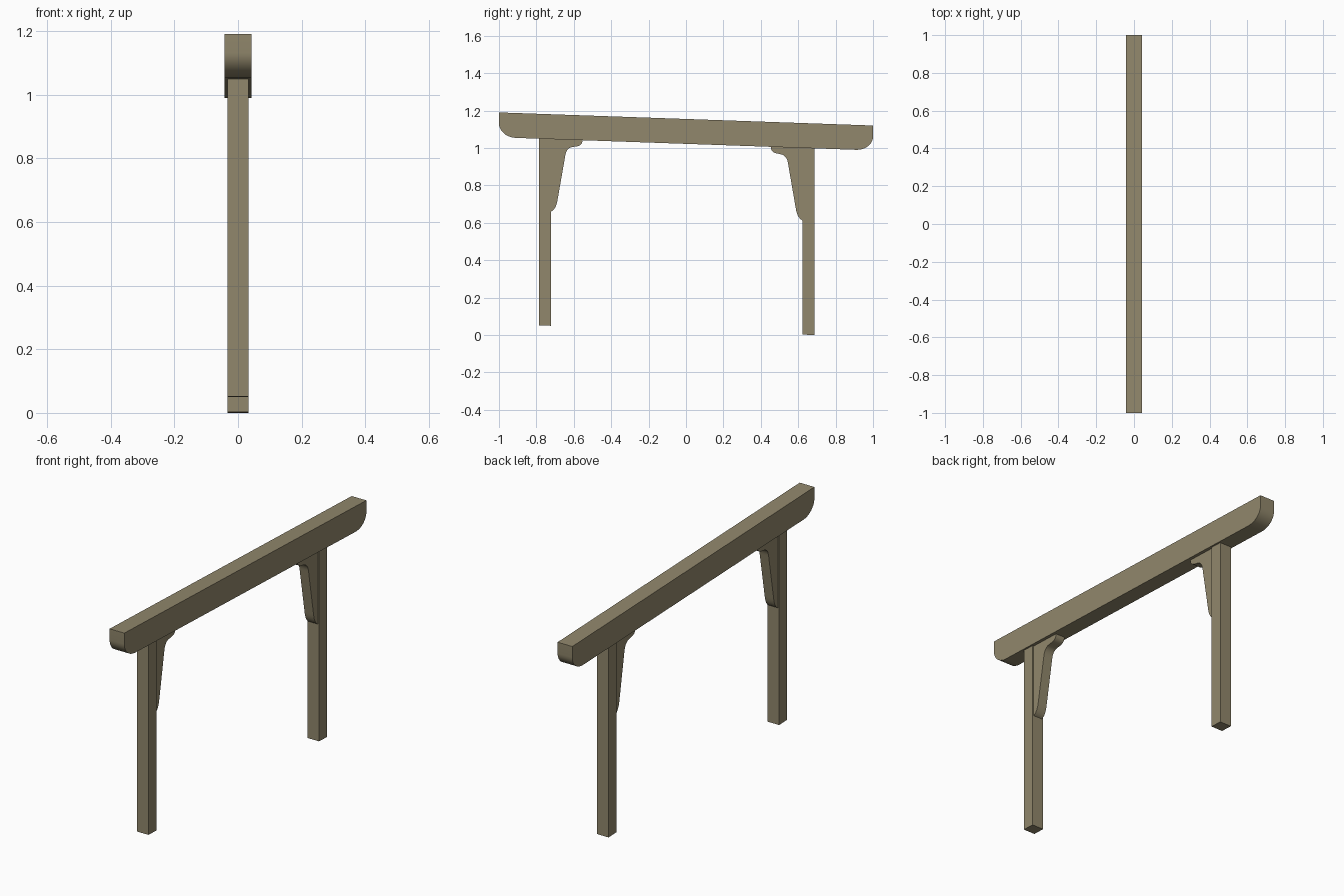
import bpy, bmesh, math
from mathutils import Vector

SLOPE = -0.035          # fall of the whole frame along y
BEAM_TOP, BEAM_BOTTOM = 1.155, 1.022
POST_BOTTOM, POST_HALF = 0.024, 0.033
CENTRE = -0.05          # midpoint between the posts
POST_INNER, POST_OUTER = 0.672, 0.737

cube = bpy.data.objects.get("Cube")
if cube:
    bpy.data.objects.remove(cube, do_unlink=True)

wood = bpy.data.materials.new("weathered wood")
wood.use_nodes = True
colour = (0.285, 0.245, 0.15, 1)
wood.diffuse_color = colour
wood.node_tree.nodes["Principled BSDF"].inputs["Base Color"].default_value = colour
wood.node_tree.nodes["Principled BSDF"].inputs["Roughness"].default_value = 0.8


def bend(a, b, c, steps=8):
    """Rounded corner from a to c, pulled towards b."""
    a, b, c = Vector(a), Vector(b), Vector(c)
    ts = [i / steps for i in range(steps + 1)]
    return [tuple(a * (1 - t) ** 2 + b * 2 * t * (1 - t) + c * t * t) for t in ts]


def extrude_profile(name, profile, half_width):
    """Extrude a (y, z) outline across x, following the slope."""
    bm = bmesh.new()
    verts = [bm.verts.new((-half_width, y, z + SLOPE * y)) for y, z in profile]
    face = bm.faces.new(verts)
    out = bmesh.ops.extrude_face_region(bm, geom=[face])
    moved = [v for v in out["geom"] if isinstance(v, bmesh.types.BMVert)]
    bmesh.ops.translate(bm, verts=moved, vec=(2 * half_width, 0, 0))
    bmesh.ops.recalc_face_normals(bm, faces=bm.faces)
    mesh = bpy.data.meshes.new(name)
    bm.to_mesh(mesh)
    bm.free()
    mesh.materials.append(wood)
    obj = bpy.data.objects.new(name, mesh)
    bpy.context.collection.objects.link(obj)
    bpy.ops.object.select_all(action="DESELECT")
    obj.select_set(True)
    bpy.context.view_layer.objects.active = obj
    bpy.ops.object.shade_smooth_by_angle(angle=math.radians(30))
    return obj


# Beam with rounded lower ends
end = [(math.cos(a), math.sin(a)) for a in (math.pi / 2 * i / 10 for i in range(11))]
right_end = [(0.91 + 0.09 * c, BEAM_BOTTOM + 0.075 * (1 - s)) for c, s in end]
left_end = [(-y, z) for y, z in reversed(right_end)]
extrude_profile("beam", [(-1, BEAM_TOP), (1, BEAM_TOP)] + right_end + left_end, 0.0425)

# Bracket outline: distance from the post, drop below the beam
bracket = [(0, 0), (0.168, 0)]
bracket += bend((0.168, 0.007), (0.164, 0.033), (0.125, 0.036))
bracket += bend((0.115, 0.038), (0.082, 0.044), (0.076, 0.088))
bracket += bend((0.035, 0.325), (0.027, 0.375), (0, 0.387))

# Posts and brackets, mirrored about the midpoint
for side, label in ((-1, "front"), (1, "back")):
    inner, outer = CENTRE + side * POST_INNER, CENTRE + side * POST_OUTER
    extrude_profile(label + "_post", [(inner, POST_BOTTOM), (outer, POST_BOTTOM),
                                      (outer, BEAM_BOTTOM), (inner, BEAM_BOTTOM)], POST_HALF)
    extrude_profile(label + "_bracket",
                    [(inner - side * d, BEAM_BOTTOM - e) for d, e in bracket], 0.026)
